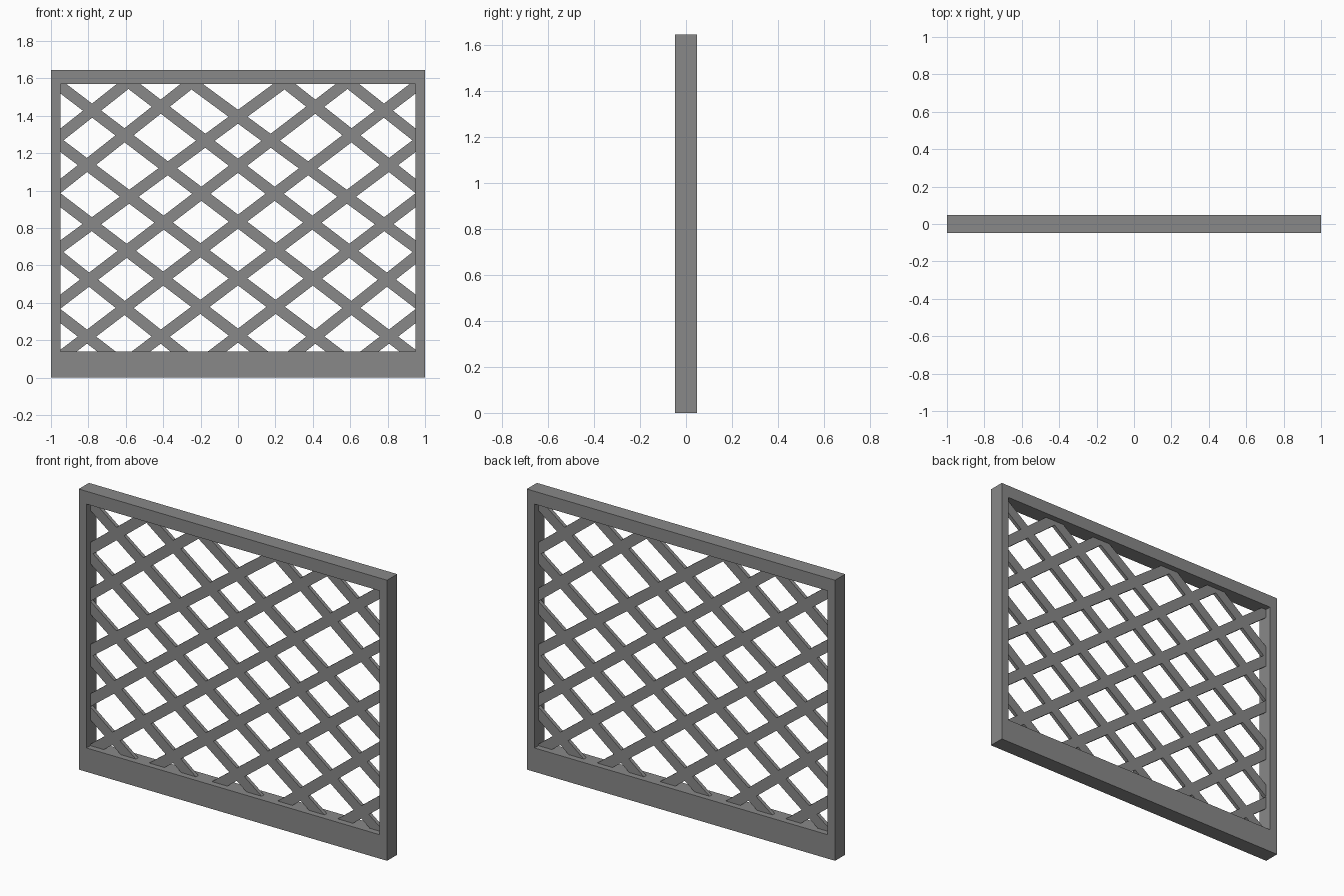
import bpy, bmesh, math
from mathutils import Matrix, Vector

cube = bpy.data.objects.get("Cube")
if cube:
    bpy.data.objects.remove(cube)

HALF, TOP, DEPTH = 1.0, 1.645, 0.094          # outer frame
IN_X, IN_LOW, IN_HIGH = 0.95, 0.14, 1.57      # opening
SLAT_WIDTH, SLAT_DEPTH = 0.06, 0.022

grey = bpy.data.materials.new("grey")
grey.use_nodes = True
colour = (0.25, 0.25, 0.25, 1)
grey.diffuse_color = colour
grey.node_tree.nodes["Principled BSDF"].inputs["Base Color"].default_value = colour


def make_object(name, bm):
    bmesh.ops.recalc_face_normals(bm, faces=bm.faces)
    mesh = bpy.data.meshes.new(name)
    bm.to_mesh(mesh)
    bm.free()
    mesh.materials.append(grey)
    obj = bpy.data.objects.new(name, mesh)
    bpy.context.collection.objects.link(obj)
    return obj


# Frame: a rectangular ring extruded through its depth
def rectangle(bm, x, low, high):
    corners = ((-x, low), (x, low), (x, high), (-x, high))
    return [bm.verts.new((cx, -DEPTH / 2, cz)) for cx, cz in corners]


bm = bmesh.new()
outer = rectangle(bm, HALF, 0, TOP)
inner = rectangle(bm, IN_X, IN_LOW, IN_HIGH)
for i in range(4):
    j = (i + 1) % 4
    bm.faces.new((outer[i], outer[j], inner[j], inner[i]))
ring = bmesh.ops.extrude_face_region(bm, geom=bm.faces[:], use_keep_orig=True)
bmesh.ops.translate(bm, vec=(0, DEPTH, 0),
                    verts=[g for g in ring["geom"] if isinstance(g, bmesh.types.BMVert)])
make_object("frame", bm)

# Slats: height on the centre line and slope of each one
SLATS = ((-0.402, 0.77), (-0.109, 0.795), (0.225, 0.762), (0.53, 0.752), (0.834, 0.761),
         (1.133, 0.765), (1.395, 0.735), (1.775, 0.79), (2.044, 0.79))


def slat_set(name, side):
    bm = bmesh.new()
    for height, slope in SLATS:
        place = (Matrix.Translation((0, 0, height))
                 @ Matrix.Rotation(-side * math.atan(slope), 4, "Y")
                 @ Matrix.Diagonal((4, SLAT_DEPTH, SLAT_WIDTH, 1)))
        bmesh.ops.create_cube(bm, size=1, matrix=place)
    # Trim the slats to the opening
    for point, normal in (((IN_X, 0, 0), (1, 0, 0)), ((-IN_X, 0, 0), (-1, 0, 0)),
                          ((0, 0, IN_HIGH), (0, 0, 1)), ((0, 0, IN_LOW), (0, 0, -1))):
        cut = bmesh.ops.bisect_plane(bm, geom=bm.verts[:] + bm.edges[:] + bm.faces[:],
                                     plane_co=Vector(point), plane_no=Vector(normal),
                                     clear_outer=True)
        edges = [g for g in cut["geom_cut"] if isinstance(g, bmesh.types.BMEdge)]
        bmesh.ops.holes_fill(bm, edges=edges, sides=0)
    return make_object(name, bm)


# Lattice: both slat directions fused into one flat panel
lattice = slat_set("lattice", 1)
falling = slat_set("falling_slats", -1)
union = lattice.modifiers.new("fuse", "BOOLEAN")
union.operation, union.solver, union.object = "UNION", "EXACT", falling
bpy.context.view_layer.objects.active = lattice
bpy.ops.object.modifier_apply(modifier=union.name)
bpy.data.objects.remove(falling)
